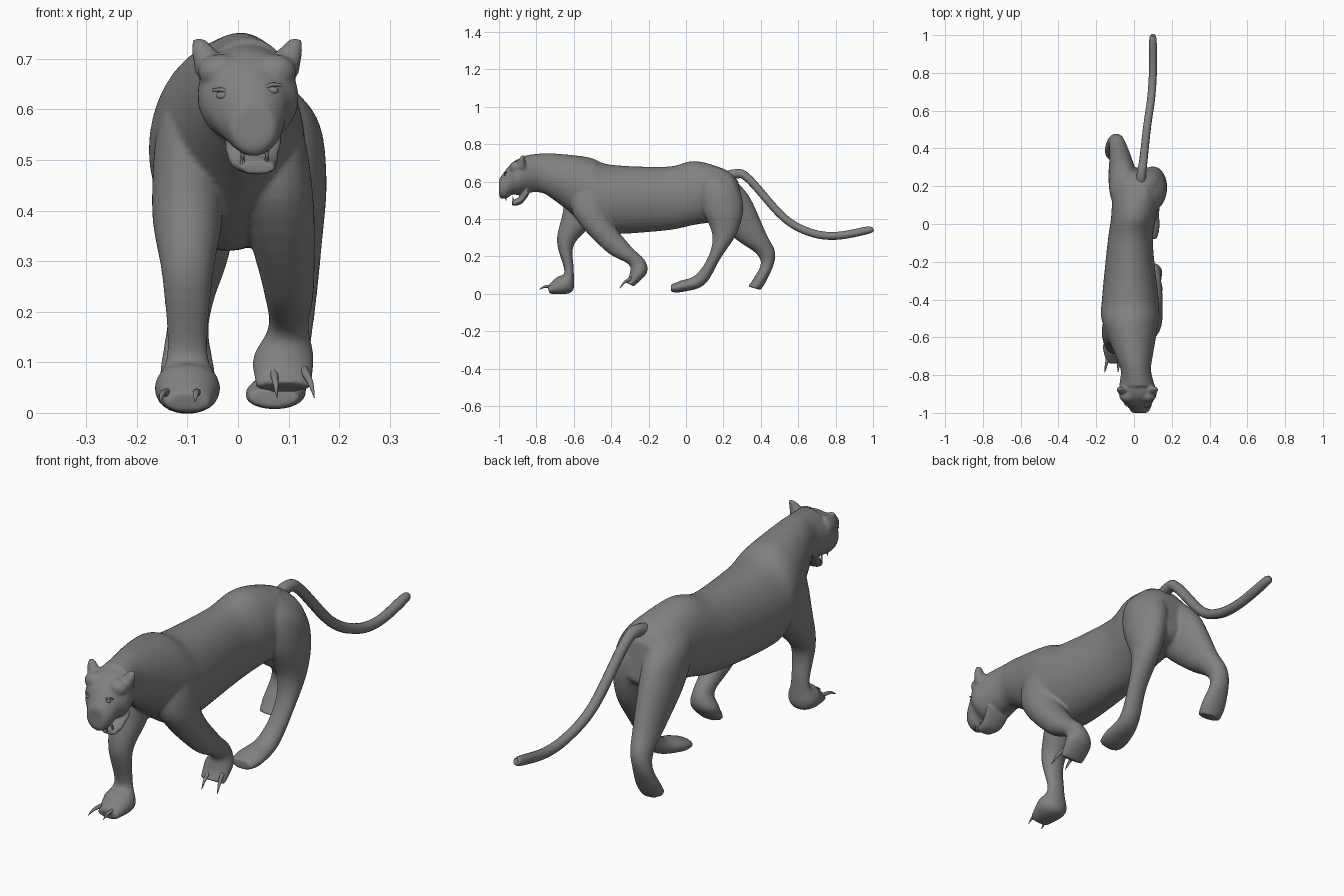
import bpy, bmesh, math
from mathutils import Vector, Matrix

cube = bpy.data.objects.get("Cube")
if cube:
    bpy.data.objects.remove(cube, do_unlink=True)

# Single coat colour
coat = bpy.data.materials.new("grey_coat")
coat.use_nodes = True
grey = (.22, .22, .22, 1)
coat.diffuse_color = grey
coat.node_tree.nodes["Principled BSDF"].inputs["Base Color"].default_value = grey


def add_object(name, bm):
    """Turn a bmesh into a smooth, coated object."""
    bmesh.ops.recalc_face_normals(bm, faces=bm.faces)
    for face in bm.faces:
        face.smooth = True
    mesh = bpy.data.meshes.new(name)
    bm.to_mesh(mesh)
    bm.free()
    mesh.materials.append(coat)
    obj = bpy.data.objects.new(name, mesh)
    bpy.context.collection.objects.link(obj)
    return obj


def spline(before, start, end, after, t):
    """Cubic blend from start to end, guided by both neighbours."""
    blended = []
    for p, q, r, s in zip(before, start, end, after):
        leave, arrive = (r - p) / 2, (s - q) / 2
        gap = r - q
        ease = t * t * (3 - 2 * t)
        blended.append(q + gap * ease + leave * t * (1 - t) ** 2 - arrive * t * t * (1 - t))
    return tuple(blended)


def smooth_sections(sections, steps=6):
    """Insert in-between sections along a smooth path."""
    last = len(sections) - 1
    padded = [sections[0], *sections, sections[last]]
    result = []
    for i in range(last):
        result += [spline(*padded[i:i + 4], step / steps) for step in range(steps)]
    return result + [sections[last]]


def loft(name, sections, sides=40):
    """Skin oval sections: edge point (y, z), opposite edge (y, z), centre x, half width."""
    bm = bmesh.new()
    rings = []
    angles = [math.tau * k / sides for k in range(sides)]
    for y1, z1, y2, z2, x, half in smooth_sections(sections):
        centre = Vector((x, (y1 + y2) / 2, (z1 + z2) / 2))
        up = Vector((0, (y1 - y2) / 2, (z1 - z2) / 2))
        side = Vector((half, 0, 0))
        rings.append([bm.verts.new(centre + side * math.cos(a) + up * math.sin(a))
                      for a in angles])
    for ring, following in zip(rings, rings[1:]):
        for k in range(sides):
            n = (k + 1) % sides
            bm.faces.new((ring[k], ring[n], following[n], following[k]))
    bm.faces.new(rings[0])
    bm.faces.new(rings[-1])
    return add_object(name, bm)


def tube(name, points, resolution=4):
    """Round tapered curve through (x, y, z, radius) points."""
    curve = bpy.data.curves.new(name, "CURVE")
    curve.dimensions = "3D"
    curve.bevel_depth = 1
    curve.bevel_resolution = resolution
    curve.use_fill_caps = True
    path = curve.splines.new("POLY")
    dense = smooth_sections(points)
    path.points.add(len(dense) - 1)
    for point, (x, y, z, radius) in zip(path.points, dense):
        point.co = (x, y, z, 1)
        point.radius = radius
    path.use_smooth = True
    curve.materials.append(coat)
    obj = bpy.data.objects.new(name, curve)
    bpy.context.collection.objects.link(obj)


def spike(name, root, tip, radius, arch=0):
    """Pointed claw or tooth, bowed upward by the arch."""
    start, end = Vector(root), Vector(tip)
    middle = start.lerp(end, .6) + Vector((0, 0, arch))
    tube(name, [(*start, radius), (*middle, radius * .7), (*end, radius * .1)], 2)


def ball(name, centre, size):
    """Ellipsoid with the given half sizes."""
    bm = bmesh.new()
    matrix = Matrix.Translation(centre) @ Matrix.Diagonal((*size, 1))
    bmesh.ops.create_uvsphere(bm, u_segments=16, v_segments=10, radius=1, matrix=matrix)
    return add_object(name, bm)


# Torso and neck, from rump to nape
body = loft("body", [
    (.28, .6, .3, .44, .02, .09), (.22, .66, .25, .4, .02, .13),
    (.05, .71, .05, .37, 0, .12), (-.1, .68, -.1, .34, -.02, .12),
    (-.4, .69, -.4, .32, -.02, .15), (-.52, .73, -.5, .35, -.02, .15),
    (-.7, .75, -.69, .49, 0, .1), (-.78, .75, -.77, .54, .01, .08),
    (-.86, .74, -.85, .54, .02, .09)])

# Head, from nape to muzzle, and the open lower jaw
head = loft("head", [
    (-.8, .74, -.8, .55, .01, .08), (-.9, .72, -.89, .53, .02, .1),
    (-.95, .68, -.93, .53, .02, .08), (-.98, .64, -.96, .51, .03, .06),
    (-1, .61, -.99, .51, .03, .045), (-1, .58, -1, .53, .03, .03)])
jaw = loft("jaw", [
    (-.85, .57, -.84, .53, .03, .06), (-.89, .52, -.88, .48, .03, .05),
    (-.93, .5, -.93, .47, .04, .035)])

# Striding legs, each from shoulder or hip to toes
front_right_leg = loft("front_right_leg", [
    (-.57, .66, -.48, .66, -.08, .02), (-.63, .6, -.42, .58, -.1, .055),
    (-.66, .43, -.5, .38, -.1, .07), (-.69, .28, -.6, .26, -.1, .05),
    (-.65, .12, -.6, .12, -.1, .04), (-.69, .09, -.61, .01, -.1, .065),
    (-.74, .04, -.73, 0, -.1, .045)])
front_left_leg = loft("front_left_leg", [
    (-.54, .66, -.46, .66, .04, .02), (-.6, .58, -.4, .55, .07, .055),
    (-.6, .42, -.4, .4, .08, .07), (-.43, .23, -.3, .26, .1, .05),
    (-.31, .16, -.22, .18, .1, .04), (-.3, .11, -.21, .11, .09, .06),
    (-.32, .06, -.28, .04, .09, .055)])
hind_left_leg = loft("hind_left_leg", [
    (.11, .68, .2, .67, .04, .03), (.07, .6, .28, .57, .08, .075),
    (.08, .47, .305, .46, .1, .075), (.14, .32, .275, .33, .11, .055),
    (.12, .2, .185, .19, .11, .042), (.05, .1, .1, .05, .09, .045),
    (-.03, .07, -.02, .01, .075, .06), (-.08, .05, -.08, .01, .07, .05)])
hind_right_leg = loft("hind_right_leg", [
    (.11, .67, .2, .66, -.02, .03), (.06, .58, .29, .58, -.05, .07),
    (.13, .42, .35, .5, -.06, .075), (.27, .29, .43, .32, -.075, .055),
    (.37, .22, .475, .23, -.09, .043), (.4, .16, .47, .16, -.1, .042),
    (.36, .08, .43, .07, -.1, .055), (.33, .04, .4, .02, -.1, .05)])
flesh = [body, head, jaw, front_right_leg, front_left_leg, hind_left_leg, hind_right_leg]

# Corner ears, square brow and narrow cheeks
middle_x = .018
for side, out in (("right", -1), ("left", 1)):
    x = middle_x + out * .082
    flesh.append(loft(side + "_ear", [
        (-.91, .67, -.85, .67, x - out * .017, .037),
        (-.9, .71, -.86, .71, x, .027),
        (-.88, .74, -.86, .74, x + out * .014, .012)]))
    flesh.append(ball(side + "_brow_corner", (middle_x + out * .052, -.91, .675), (.046, .035, .035)))
    flesh.append(ball(side + "_cheek", (middle_x + out * .052, -.89, .61), (.036, .045, .05)))

# Fuse the flesh into one skin
bpy.ops.object.select_all(action="DESELECT")
for part in flesh:
    part.select_set(True)
bpy.context.view_layer.objects.active = body
bpy.ops.object.join()
remesh = body.modifiers.new("fuse", "REMESH")
remesh.mode = "VOXEL"
remesh.voxel_size = .006
remesh.use_smooth_shade = True
relax = body.modifiers.new("relax", "SMOOTH")
relax.iterations = 9
for modifier in ("fuse", "relax"):
    bpy.ops.object.modifier_apply(modifier=modifier)

# Tail
tube("tail", [
    (.03, .17, .61, .026), (.04, .27, .642, .025), (.05, .34, .61, .022),
    (.07, .52, .41, .021), (.09, .66, .33, .021), (.1, .8, .31, .021),
    (.1, .97, .34, .02), (.1, 1, .35, .01)])

# Eyes and brows, seated on the face
for side, out in (("right", -1), ("left", 1)):
    x, z = middle_x + out * .05, .633 + out * .005
    hit, spot, normal, index = body.ray_cast((x, -2, z), (0, 1, 0))
    if hit:
        ball(side + "_eye", spot, (.012, .005, .007))
        inner = (x - out * .018, spot.y, z + .004, .003)
        outer = (x + out * .018, spot.y + .008, z + .01, .003)
        tube(side + "_brow", [inner, (x, spot.y + .003, z + .011, .004), outer], 2)

# Nose pad
ball("nose", (.03, -.985, .59), (.022, .014, .014))

# Fangs on both jaws
for out in (-1, 1):
    x = .033 + out * .024
    spike("upper_fang", (x, -.966, .535), (x, -.962, .497), .006)
    spike("lower_fang", (x, -.922, .49), (x, -.927, .522), .005)

# Two long claws on each front paw
for out in (-1, 1):
    spike("right_claw", (-.11 + out * .03, -.71, .04), (-.12 + out * .035, -.785, .022), .009, .009)
    spike("left_claw", (.1 + out * .03, -.29, .085), (.114 + out * .037, -.355, .03), .009, .009)
